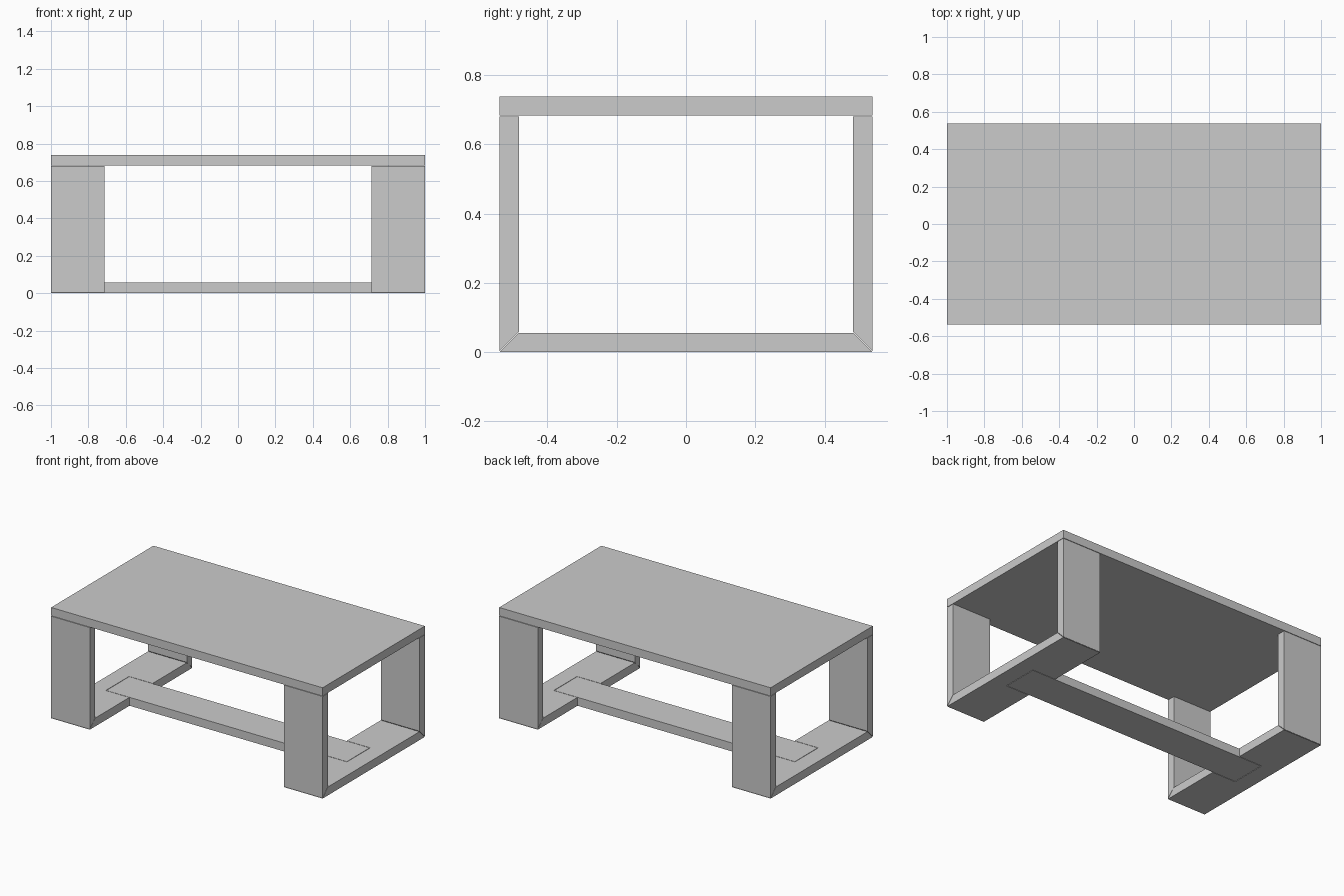
import bpy, bmesh

if "Cube" in bpy.data.objects:
    bpy.data.objects.remove(bpy.data.objects["Cube"])

X, Y = 1.0, 0.538        # half length and half depth of the table
LEG_IN = 0.715           # inner x of the leg frames
T = 0.056                # board thickness
LEG_TOP = 0.680
GAP = 0.003              # shadow gap at the joints


def prism(name, profile, x0, x1):
    """Extrude a closed (y, z) profile along x."""
    bm = bmesh.new()
    a = [bm.verts.new((x0, y, z)) for y, z in profile]
    b = [bm.verts.new((x1, y, z)) for y, z in profile]
    bm.faces.new(a)
    bm.faces.new(b[::-1])
    n = len(profile)
    for i in range(n):
        j = (i + 1) % n
        bm.faces.new((a[j], a[i], b[i], b[j]))
    bmesh.ops.recalc_face_normals(bm, faces=bm.faces)
    me = bpy.data.meshes.new(name)
    bm.to_mesh(me)
    bm.free()
    ob = bpy.data.objects.new(name, me)
    bpy.context.collection.objects.link(ob)
    return ob


def board(name, x0, x1, y, z0, z1):
    return prism(name, [(-y, z0), (y, z0), (y, z1), (-y, z1)], x0, x1)


# Table top
board("table_top", -X, X, Y, 0.683, 0.738)

# Stretcher let into both feet, and the cutter for its notches
board("stretcher", -0.886, 0.886, 0.12, 0, T)
cutter = board("stretcher_notch_cutter", -0.886 - GAP, 0.886 + GAP,
               0.12 + GAP, -0.05, T + 0.05)
cutter.hide_render = True
cutter.hide_viewport = True

for side, s in (("left", -1), ("right", 1)):
    x0, x1 = sorted((s * LEG_IN, s * X))
    # Foot with mitred ends
    foot = prism(side + "_foot",
                 [(-Y, 0), (Y, 0), (Y - T, T), (-Y + T, T)], x0, x1)
    cut = foot.modifiers.new("notch", "BOOLEAN")
    cut.operation = "DIFFERENCE"
    cut.solver = "EXACT"
    cut.object = cutter
    # Upright legs mitred into the foot
    for end, d in (("front", -1), ("back", 1)):
        prism(f"{side}_{end}_leg",
              [(d * Y, GAP), (d * Y, LEG_TOP),
               (d * (Y - T), LEG_TOP), (d * (Y - T), T + GAP)], x0, x1)
